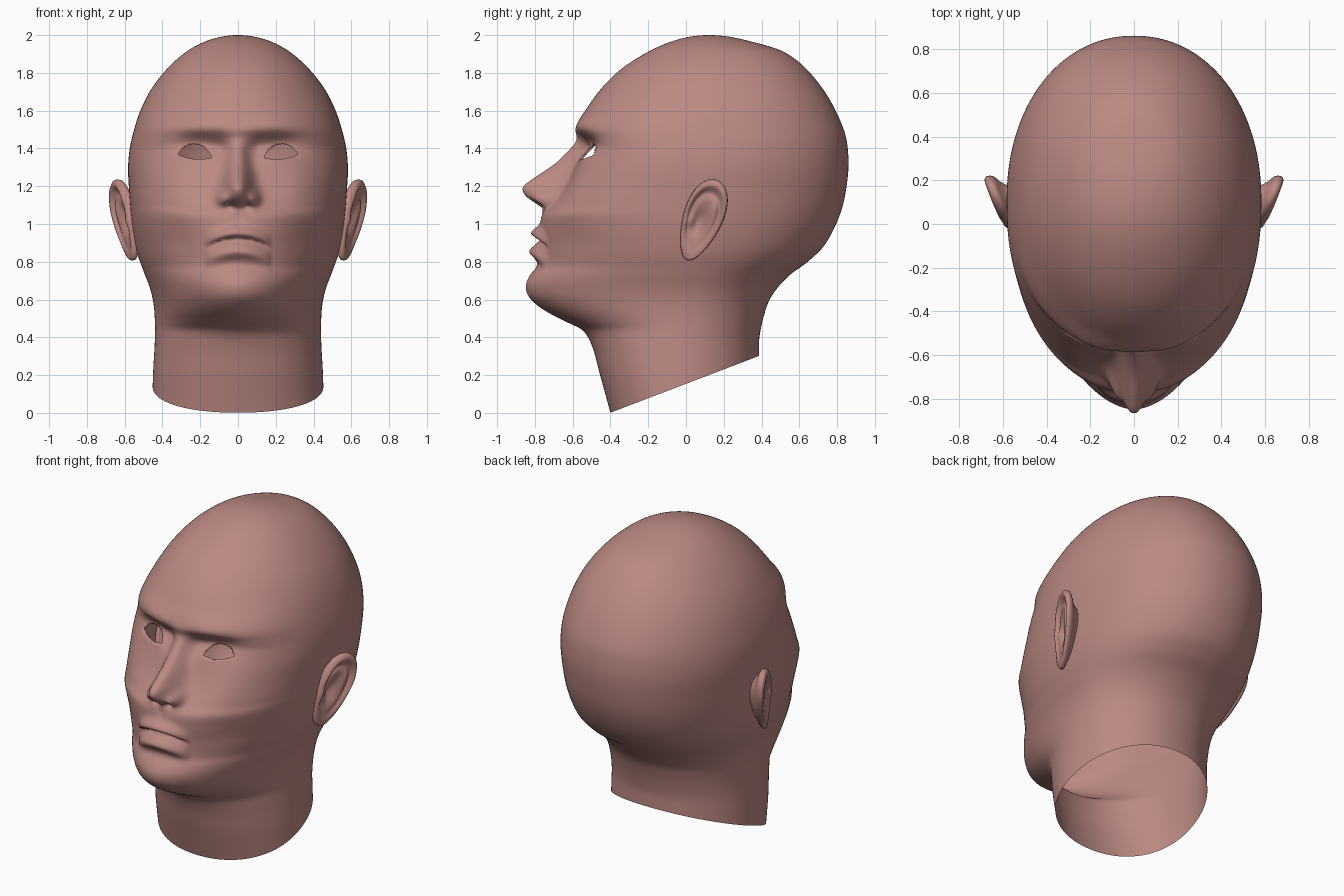
import bpy, bmesh, math
from math import sin, cos, pi, exp, sqrt

if "Cube" in bpy.data.objects:
    bpy.data.objects.remove(bpy.data.objects["Cube"])

skin = bpy.data.materials.new("skin")
skin.diffuse_color = (0.50, 0.25, 0.225, 1)
skin.use_nodes = True
skin.node_tree.nodes["Principled BSDF"].inputs["Base Color"].default_value = skin.diffuse_color


def spline(pts):
    """Smooth interpolation through (x, y) points, clamped at the ends."""
    pts = sorted(pts)
    n = len(pts)
    slope = []
    for i in range(n):
        a, b = pts[max(i - 1, 0)], pts[min(i + 1, n - 1)]
        slope.append((b[1] - a[1]) / (b[0] - a[0]))

    def f(x):
        if x <= pts[0][0]:
            return pts[0][1]
        for i in range(n - 1):
            x0, y0 = pts[i]
            x1, y1 = pts[i + 1]
            if x <= x1:
                h = x1 - x0
                t = (x - x0) / h
                return (y0 * (1 + 2 * t) * (1 - t) ** 2 + slope[i] * h * t * (1 - t) ** 2
                        + y1 * t * t * (3 - 2 * t) + slope[i + 1] * h * t * t * (t - 1))
        return pts[-1][1]
    return f


def by_height(pts):
    """Curve over height, measured as sqrt of depth so the crown comes out round."""
    return spline([(sqrt(2 - z), v) for z, v in pts])


def g(d, s):
    return exp(-(d / s) ** 2)


# Head profiles over height (front line excludes nose and lips)
front = by_height([(2, .12), (1.93, -.164), (1.815, -.35), (1.71, -.455), (1.62, -.52), (1.55, -.565),
                   (1.5, -.583), (1.45, -.57), (1.4, -.56), (1.32, -.585), (1.2, -.64), (1.1, -.715),
                   (1.05, -.762), (.98, -.772), (.88, -.772), (.78, -.788), (.73, -.825), (.68, -.847),
                   (.625, -.838), (.58, -.80), (.534, -.735), (.48, -.63), (.44, -.55), (.36, -.50),
                   (.2, -.455), (0, -.4)])
back = by_height([(2, .12), (1.97, .33), (1.91, .52), (1.735, .71), (1.5, .835), (1.35, .86), (1.2, .85),
                  (1.05, .815), (.89, .735), (.8, .645), (.73, .55), (.65, .475), (.57, .43),
                  (.41, .39), (.3, .387), (0, .385)])
width = by_height([(2, 0), (1.95, .21), (1.9, .29), (1.8, .395), (1.7, .468), (1.6, .517), (1.5, .55),
                   (1.4, .573), (1.3, .582), (1.2, .578), (1, .563), (.85, .535), (.75, .5), (.65, .463),
                   (.55, .444), (.4, .44), (.2, .45), (0, .455)])
centre = by_height([(2, .12), (1.6, .13), (1.2, .1), (.9, .06), (.65, 0), (.3, -.03), (0, -.03)])
square = by_height([(2, 2), (1.7, 2.05), (1.45, 2.35), (1.2, 2.4), (1, 2.15), (.85, 2), (.65, 1.8),
                    (.5, 1.85), (.35, 2.1), (0, 2.1)])
nose_h = spline([(1.52, 0), (1.45, .012), (1.4, .055), (1.32, .108), (1.24, .19), (1.195, .22),
                 (1.15, .175), (1.11, .09), (1.08, .025), (1.05, 0)])
nose_w = spline([(1.5, .05), (1.4, .048), (1.3, .06), (1.2, .072), (1.1, .085)])


def face_relief(x, z):
    """Sideways-symmetric forward (-) and backward (+) offset of the face."""
    x = abs(x)
    if z < .6 or z > 1.75 or x > .55:
        return 0
    # nose ridge, wings and nostrils
    d = -nose_h(z) * exp(-(x / nose_w(z)) ** 2.4)
    d -= .055 * g(x - .085, .032) * g(z - 1.135, .04)
    d += .03 * g(x - .045, .022) * g(z - 1.095, .018)
    # eye sockets, lids, brow and cheekbones
    d += .05 * g(x - .2, .13) * g(z - 1.42, .055)
    d += .015 * g(x - .1, .035) * g(z - 1.4, .06)
    d -= .016 * g(x - .225, .08) * g(z - 1.385, .045)
    d -= .012 * g(x - .2, .14) * g(z - 1.53, .045)
    d -= .014 * g(x - .33, .12) * g(z - 1.2, .1)
    d += .012 * g(x - .34, .1) * g(z - .93, .12)
    # lips around an arched mouth line
    q = x / .175
    if q < 1:
        m = (1 - q * q) ** .7
        e = z - (.92 - .05 * q * q)
        d -= m * (.048 * g(e - .032, .034) + .056 * g(e + .065, .04))
        d += .03 * (1 - q ** 4) * g(e, .011)
    # groove under the nose
    d += .008 * g(x, .022) * g(z - 1.03, .03)
    return d


def head_point(t, z):
    u = sqrt(max(2 - z, 0))
    c, s = cos(t), sin(t)
    n = 2.1 + (square(u) - 2.1) * (1 if c > 0 else 0)
    k = (abs(s) ** n + abs(c) ** n) ** (-1 / n)
    mid = centre(u)
    reach = mid - front(u) if c > 0 else back(u) - mid
    x, y = width(u) * s * k, mid - reach * c * k
    if c > 0:
        y += face_relief(x, z) * min(1, c * 4)
    return x, y, z


# Eye opening: almond outline
EX, EZ = .227, 1.38


def in_eye(x, z):
    q = (x - EX) / .092
    if abs(q) >= 1:
        return False
    line = 1.36 + .008 * q
    return line - .016 * (1 - q * q) < z < line + .062 * (1 - abs(q) ** 2.3)


def new_object(name, bm):
    me = bpy.data.meshes.new(name)
    bm.to_mesh(me)
    bm.free()
    ob = bpy.data.objects.new(name, me)
    bpy.context.collection.objects.link(ob)
    me.materials.append(skin)
    for p in me.polygons:
        p.use_smooth = True
    return ob


# Head and neck: stacked rings from crown to collar, denser at the face
ROWS, COLS = 240, 200
bm = bmesh.new()
pole = bm.verts.new((0, .12, 2))
rings = []
for r in range(1, ROWS + 1):
    z = 2 - (1.4142 * r / ROWS) ** 2
    ring = []
    for j in range(COLS):
        a = 2 * pi * j / COLS
        ring.append(bm.verts.new(head_point(a - .5 * sin(a), z)))
    rings.append(ring)
for j in range(COLS):
    k = (j + 1) % COLS
    bm.faces.new((pole, rings[0][j], rings[0][k]))
    for A, B in zip(rings, rings[1:]):
        bm.faces.new((A[j], B[j], B[k], A[k]))

# Open the eyes, snap the edge to the almond and turn a thin lid inwards
holes = []
for f in bm.faces:
    m = f.calc_center_median()
    if m.y < 0 and in_eye(abs(m.x), m.z):
        holes.append(f)
bmesh.ops.delete(bm, geom=holes, context='FACES')
rim = [e for e in bm.edges if e.is_boundary and e.verts[0].co.z > 1]
for v in {v for e in rim for v in e.verts}:
    side = 1 if v.co.x > 0 else -1
    dx, dz = abs(v.co.x) - EX, v.co.z - EZ
    lo, hi = 0, 3
    for _ in range(25):
        mid = (lo + hi) / 2
        if in_eye(EX + dx * mid, EZ + dz * mid):
            lo = mid
        else:
            hi = mid
    v.co.x, v.co.z = side * (EX + dx * lo), EZ + dz * lo
lid = bmesh.ops.extrude_edge_only(bm, edges=rim)
for v in lid["geom"]:
    if isinstance(v, bmesh.types.BMVert):
        v.co.y += .015

# Slanted open cut at the base of the neck
bmesh.ops.bisect_plane(bm, geom=bm.verts[:] + bm.edges[:] + bm.faces[:], plane_co=(0, -.4, .001),
                       plane_no=(0, -.3, .785), clear_inner=True)
head = new_object("head", bm)

# Ears: tilted egg-shaped dish with a rolled rim, closed back into the head
bm = bmesh.new()
SEG, TILT = 56, .36
steps = [(i / 20, 0) for i in range(1, 21)] + [(1.02, .012), (1.0, .026), (.93, .036), (.82, .045),
                                               (.7, .07), (.62, .11)]


def ear_point(r, t, depth):
    a, b = .222 * r * sin(t), .102 * (1 + .22 * sin(t)) * r * cos(t)
    x = .612 + .2 * a + .33 * b - depth
    if depth == 0:
        upper = min(1, max(0, .75 + .6 * sin(t)))
        x += .018 * upper * g(r - .88, .1) - .012 * upper * g(r - .68, .09)
        x += .012 * g(a - .06, .08) * g(b - .035, .025)
        x -= .035 * g(a + .01, .075) * g(b + .01, .04)
        x += .014 * g(a + .03, .03) * g(b + .065, .025)
    return x, .085 + b * cos(TILT) + a * sin(TILT), 1.02 + a * cos(TILT) - b * sin(TILT)


hub = bm.verts.new(ear_point(0, 0, 0))
rings = [[bm.verts.new(ear_point(r, 2 * pi * j / SEG, d)) for j in range(SEG)] for r, d in steps]
for j in range(SEG):
    k = (j + 1) % SEG
    bm.faces.new((hub, rings[0][j], rings[0][k]))
    for A, B in zip(rings, rings[1:]):
        bm.faces.new((A[j], B[j], B[k], A[k]))
ears = new_object("ears", bm)
ears.modifiers.new("mirror", 'MIRROR').use_axis = (True, False, False)
